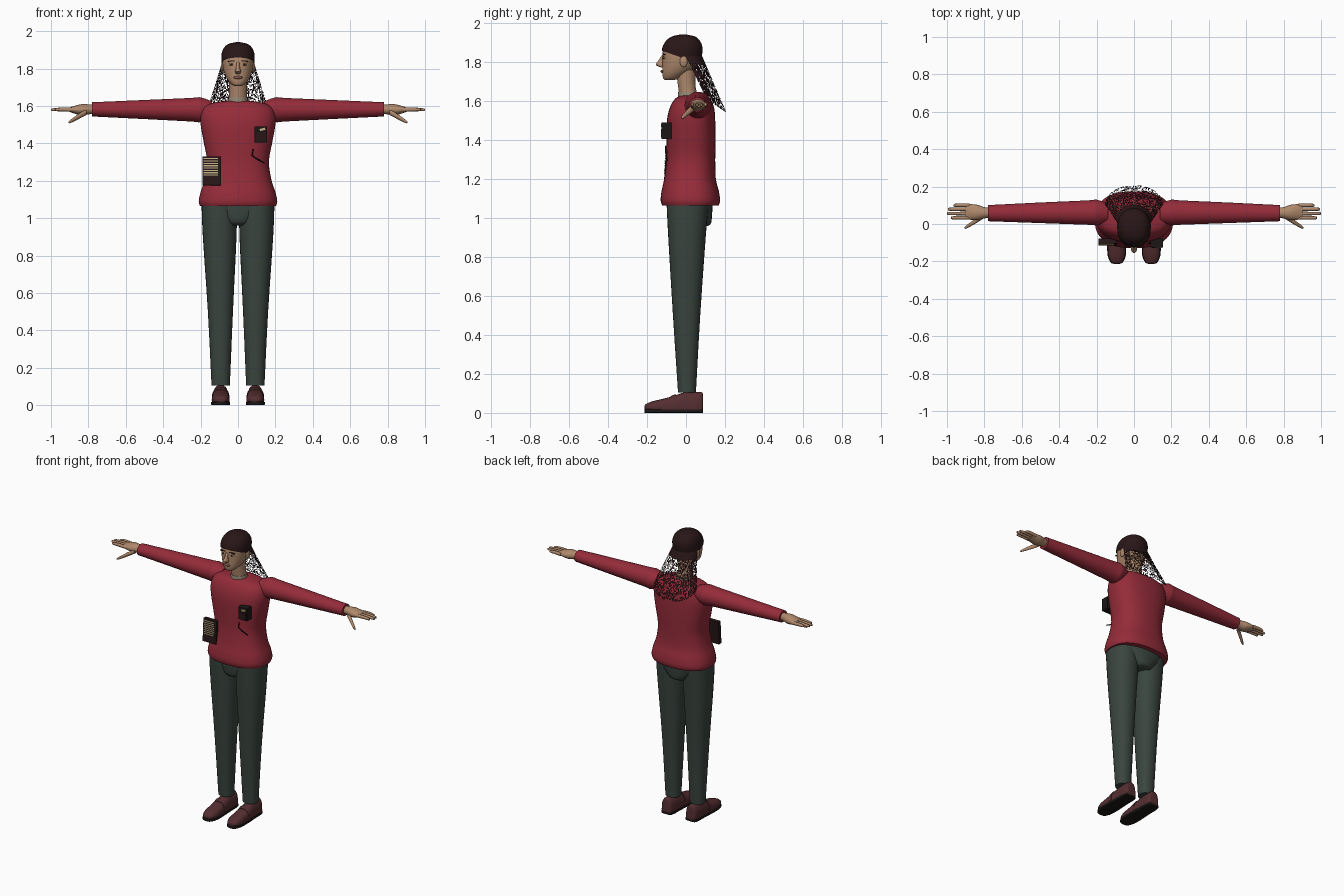
import bpy, bmesh, math, random
from mathutils import Matrix, Vector

random.seed(4)
if "Cube" in bpy.data.objects:
    bpy.data.objects.remove(bpy.data.objects["Cube"])


def material(name, r, g, b):
    m = bpy.data.materials.new(name)
    m.use_nodes = True
    m.diffuse_color = (r, g, b, 1)
    bsdf = m.node_tree.nodes["Principled BSDF"]
    bsdf.inputs["Base Color"].default_value = (r, g, b, 1)
    bsdf.inputs["Roughness"].default_value = 0.8
    return m


RED = material("red wool", .30, .025, .042)
GREEN = material("dark green cloth", .042, .06, .05)
SKIN = material("skin", .43, .25, .15)
HAIR = material("dark brown hair", .022, .008, .009)
LEATHER = material("burgundy leather", .09, .027, .03)
DARK = material("near black", .012, .008, .008)
CREAM = material("cream", .58, .46, .27)
COLLAR = material("grey collar", .30, .25, .18)
LIPS = material("lips", .25, .1, .075)


def finish(name, bm, mat, mirror=False, angle=40):
    bmesh.ops.recalc_face_normals(bm, faces=bm.faces)
    mesh = bpy.data.meshes.new(name)
    bm.to_mesh(mesh)
    bm.free()
    mesh.materials.append(mat)
    ob = bpy.data.objects.new(name, mesh)
    bpy.context.collection.objects.link(ob)
    bpy.ops.object.select_all(action='DESELECT')
    ob.select_set(True)
    bpy.context.view_layer.objects.active = ob
    bpy.ops.object.shade_smooth_by_angle(angle=math.radians(angle))
    if mirror:
        ob.modifiers.new("mirror", 'MIRROR')
    return ob


def resample(rings, steps=3):
    """Smooth the ring list with a Catmull-Rom spline."""
    pts = [rings[0]] + list(rings) + [rings[-1]]
    out = []
    for i in range(1, len(pts) - 2):
        for k in range(steps):
            t = k / steps
            out.append([.5 * (2 * b + (c - a) * t + (2 * a - 5 * b + 4 * c - d) * t * t
                              + (3 * b - a - 3 * c + d) * t ** 3)
                        for a, b, c, d in zip(*pts[i - 1:i + 3])])
    return out + [list(rings[-1])]


def loft(name, rings, mat, axis='z', p=2.0, n=32, mirror=False, floor=-1, cut=None):
    """Skin rounded sections: (position, centre u, centre v, radius u, radius v)."""
    bm = bmesh.new()
    prev = None
    loops = []
    for pos, cu, cv, ru, rv in resample(rings):
        loop = []
        for i in range(n):
            a = math.tau * i / n
            c, s = math.cos(a), math.sin(a)
            u = cu + ru * math.copysign(abs(c) ** (2 / p), c)
            v = cv + rv * math.copysign(abs(s) ** (2 / p), s)
            co = {'z': (u, v, pos), 'x': (pos, u, v), 'y': (u, pos, max(v, floor))}[axis]
            loop.append(bm.verts.new(co))
        if prev:
            for i in range(n):
                j = (i + 1) % n
                bm.faces.new((prev[i], prev[j], loop[j], loop[i]))
        prev = loop
        loops.append(loop)
    bm.faces.new(loops[0])
    bm.faces.new(loops[-1])
    if cut:
        bmesh.ops.bisect_plane(bm, geom=bm.verts[:] + bm.edges[:] + bm.faces[:],
                               plane_co=cut[0], plane_no=cut[1], clear_inner=True)
    return finish(name, bm, mat, mirror)


def ball(name, loc, size, mat, mirror=False):
    bm = bmesh.new()
    bmesh.ops.create_uvsphere(bm, u_segments=16, v_segments=10, radius=1,
                              matrix=Matrix.Translation(loc) @ Matrix.Diagonal((*size, 1)))
    return finish(name, bm, mat, mirror)


def box(name, loc, size, mat, tilt=0.0, spin=0.0, mirror=False):
    bm = bmesh.new()
    rot = Matrix.Rotation(tilt, 4, 'X') @ Matrix.Rotation(spin, 4, 'Y')
    bmesh.ops.create_cube(bm, size=1, matrix=Matrix.Translation(loc) @ rot @ Matrix.Diagonal((*size, 1)))
    return finish(name, bm, mat, mirror)


def body(z, half, front, back):
    return (z, 0, (front + back) / 2, half, (back - front) / 2)


# Sweater: body, sleeves and collar
loft("sweater_body", [body(*r) for r in (
    (1.065, .203, -.122, .168), (1.09, .21, -.13, .175), (1.14, .2, -.125, .168),
    (1.2, .18, -.112, .153), (1.3, .165, -.1, .15), (1.4, .182, -.1, .152),
    (1.5, .2, -.098, .15), (1.56, .198, -.085, .145), (1.6, .175, -.065, .13),
    (1.62, .12, -.045, .1), (1.628, .06, -.02, .07))], RED, p=2.4, n=48)
loft("sleeves", [(.14, .06, 1.585, .05, .04), (.2, .062, 1.58, .068, .066), (.25, .061, 1.58, .065, .063),
                 (.5, .06, 1.581, .055, .051), (.78, .058, 1.582, .043, .038)], RED, 'x', mirror=True)
loft("collar", [(1.6, 0, .015, .058, .058), (1.645, 0, .012, .051, .052)], COLLAR)

# Trousers
loft("trouser_legs", [(.105, .0925, .005, .049, .046), (.5, .094, .003, .067, .07),
                      (.9, .098, .005, .09, .096), (1.08, .1, .008, .095, .108)], GREEN, p=2.2, mirror=True)
loft("trouser_seat", [(.96, 0, .03, .065, .085), (.975, 0, .022, .085, .107), (1.02, 0, .02, .14, .114),
                      (1.08, 0, .02, .19, .117)], GREEN, p=2.3)

# Shoes
outline = ((-.213, .012, .035), (-.205, .03, .046), (-.17, .045, .06), (-.12, .048, .072),
           (-.06, .046, .088), (-.01, .043, .105), (.05, .042, .108), (.08, .036, .106), (.086, .028, .1))
loft("shoe_uppers", [(y, .0925, .028, w, top - .028) for y, w, top in outline], LEATHER, 'y',
     p=2.5, mirror=True, floor=.015)
loft("shoe_soles", [(y, .0925, .01, w + .003, .01) for y, w, top in outline], DARK, 'y', p=6, mirror=True)
loft("shoe_straps", [(-.08, .0925, .028, .048, .058), (-.055, .0925, .028, .048, .068)], LEATHER, 'y',
     p=2.5, mirror=True, floor=.02)

# Hands
loft("palms", [(.77, .06, 1.582, .026, .024), (.8, .06, 1.582, .03, .027), (.835, .062, 1.58, .04, .03),
               (.87, .064, 1.58, .042, .022), (.9, .066, 1.58, .038, .012)], SKIN, 'x', mirror=True, n=20)
for finger, y, tip in (("index", .033, .978), ("middle", .056, .998), ("ring", .079, .995), ("little", .1, .965)):
    loft(finger + "_fingers", [(.88, y, 1.58, .01, .011), (.93, y, 1.582, .0095, .011),
                               (tip - .006, y, 1.58, .008, .008), (tip, y, 1.58, .003, .003)],
         SKIN, 'x', n=10, mirror=True)
loft("thumbs", [(.81, .04, 1.568, .014, .016), (.85, .014, 1.545, .013, .014), (.895, -.015, 1.518, .009, .009),
                (.907, -.021, 1.512, .003, .003)], SKIN, 'x', n=12, mirror=True)

# Head, neck and face
loft("neck", [(1.59, 0, .02, .052, .05), (1.67, 0, .005, .047, .045), (1.76, 0, -.002, .05, .05)], SKIN)
skull = [body(*r) for r in (
    (1.708, .02, -.108, -.06), (1.716, .036, -.117, -.035), (1.74, .056, -.121, .005), (1.77, .071, -.121, .045),
    (1.8, .079, -.121, .066), (1.84, .083, -.121, .077), (1.88, .081, -.112, .077), (1.91, .066, -.09, .06),
    (1.926, .043, -.063, .036), (1.934, .008, -.025, -.005))]
loft("head", skull, SKIN, p=2.2, n=40)
loft("nose", [(1.835, 0, -.115, .008, .008), (1.805, 0, -.126, .01, .018), (1.785, 0, -.131, .016, .024),
              (1.772, 0, -.118, .011, .01)], SKIN, n=16)
ball("lips", (0, -.12, 1.752), (.024, .011, .008), LIPS)
ball("ears", (.083, -.012, 1.803), (.009, .02, .03), SKIN, True)
ball("eyes", (.034, -.11, 1.822), (.015, .008, .006), CREAM, True)
ball("pupils", (.034, -.115, 1.822), (.006, .005, .006), DARK, True)
box("eyebrows", (.035, -.113, 1.84), (.036, .014, .005), HAIR, spin=.1, mirror=True)

# Hair: close cap cut along a sloping hairline
loft("hair_cap", [(1.82 + (z - 1.82) * 1.06, u, v, a + .006, b + .006) for z, u, v, a, b in skull],
     HAIR, p=2.2, n=40, cut=(Vector((0, -.02, 1.822)), Vector((0, .35, 1))))


# Hair: loose fan of strands down the back, thinning out below
def hair_point(t, a):
    s, c = math.sin(a), math.cos(a)
    return ((.086 + .069 * t) * s, .105 * t + (.083 + .02 * t) * c, 1.83 + t * (-.22 - .07 * c))


bm = bmesh.new()
cols, rows = 72, 36
grid = [[bm.verts.new(hair_point(r / rows, math.pi * (c / cols - .5))) for c in range(cols + 1)]
        for r in range(rows + 1)]
for r in range(rows):
    for c in range(cols):
        t, side = r / rows, abs(2 * c / cols - 1)
        keep = 1 if t < .15 else .62 - .18 * t
        if side > .68:
            keep = max(keep, .9 - .25 * t)
        if random.random() < keep:
            bm.faces.new((grid[r][c], grid[r][c + 1], grid[r + 1][c + 1], grid[r + 1][c]))
bmesh.ops.delete(bm, geom=[v for v in bm.verts if not v.link_faces], context='VERTS')
finish("hair_strands", bm, HAIR)

# Chest device with label and cable
box("chest_device", (.122, -.1, 1.448), (.065, .05, .085), DARK)
box("device_label", (.131, -.126, 1.475), (.03, .006, .012), CREAM, spin=-.25)
box("device_screen", (.122, -.126, 1.435), (.05, .005, .045), HAIR)
cable = bpy.data.curves.new("device_cable", 'CURVE')
cable.dimensions = '3D'
cable.bevel_depth = .0035
line = cable.splines.new('POLY')
path = ((.082, -.103, 1.37), (.075, -.104, 1.335), (.105, -.1, 1.315), (.142, -.095, 1.295))
line.points.add(len(path) - 1)
for pt, co in zip(line.points, path):
    pt.co = (*co, 1)
cable.materials.append(DARK)
bpy.context.collection.objects.link(bpy.data.objects.new("device_cable", cable))

# Waist notepad with ruled lines
box("notepad", (-.14, -.096, 1.253), (.1, .026, .155), HAIR, tilt=-.06)
for i in range(8):
    z = 1.318 - i * .0125
    box("notepad_line", (-.145, -.1085 - (1.253 - z) * .06, z), (.078, .006, .0055), CREAM)
